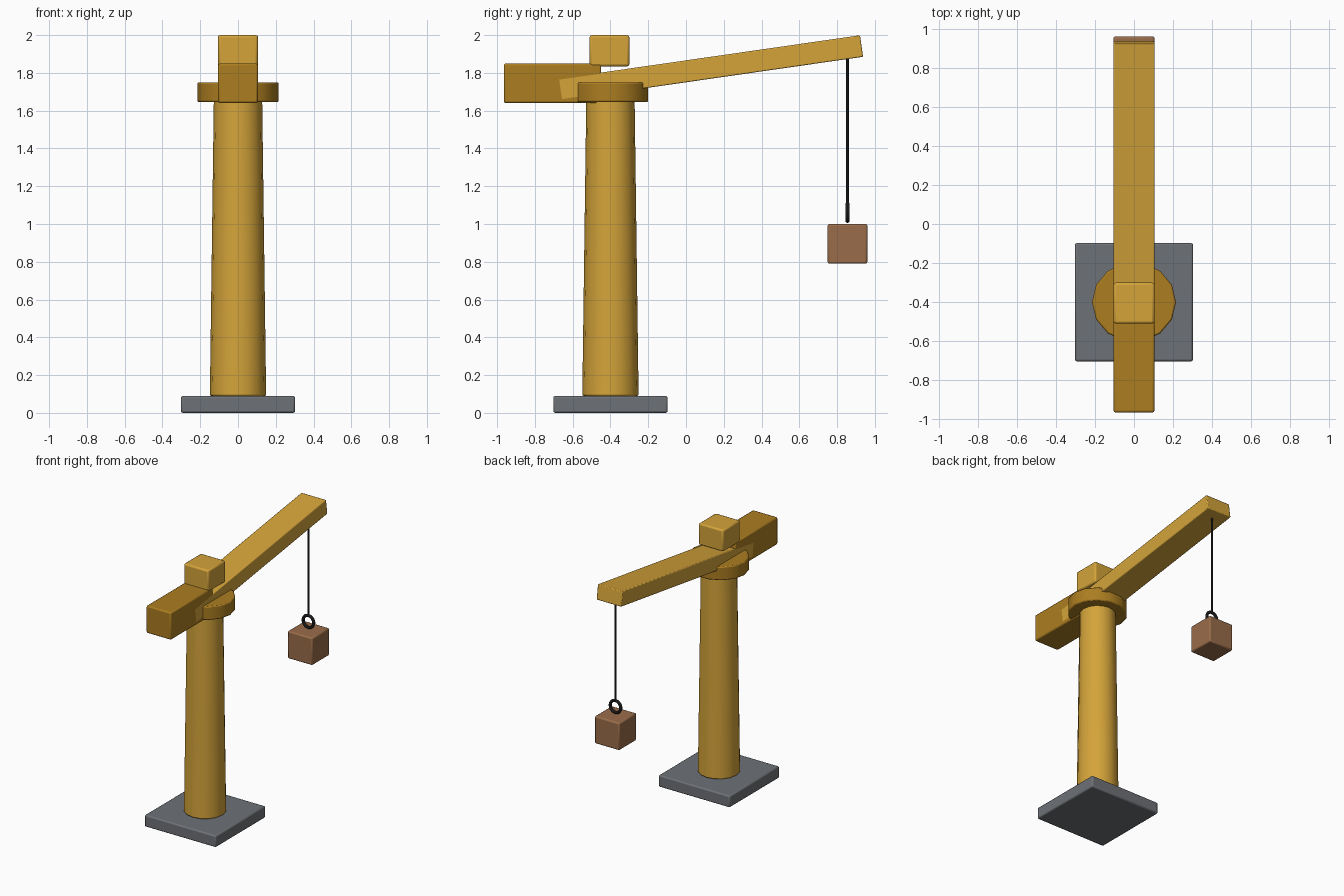
import bpy, math

if "Cube" in bpy.data.objects:
    bpy.data.objects.remove(bpy.data.objects["Cube"])

COLOURS = {
    "gold": (0.66, 0.37, 0.042),
    "dark_gold": (0.41, 0.205, 0.015),
    "slate_grey": (0.155, 0.165, 0.18),
    "crate_brown": (0.32, 0.15, 0.068),
    "near_black": (0.022, 0.022, 0.024),
}
MATS = {}
for key, rgb in COLOURS.items():
    MATS[key] = bpy.data.materials.new(key)
    MATS[key].diffuse_color = (*rgb, 1)


def finish(name, colour, bevel=0.0, smooth=True):
    """Name, colour, bevel and shade the active object."""
    ob = bpy.context.object
    ob.name = name
    ob.data.materials.append(MATS[colour])
    bpy.ops.object.transform_apply(location=False, rotation=False, scale=True)
    if bevel:
        mod = ob.modifiers.new("soft_edges", "BEVEL")
        mod.width = bevel
        mod.segments = 2
        mod.limit_method = "ANGLE"
        mod.angle_limit = math.radians(50)
    if smooth:
        bpy.ops.object.shade_smooth_by_angle(angle=math.radians(35))
    return ob


def box(name, centre, size, colour, bevel=0.01, tilt=0.0):
    bpy.ops.mesh.primitive_cube_add(size=1, location=centre, rotation=(tilt, 0, 0))
    bpy.context.object.scale = size
    return finish(name, colour, bevel)


def column(name, y, z0, z1, r0, r1, sides, colour, bevel=0.0, squash=1.0):
    bpy.ops.mesh.primitive_cone_add(
        vertices=sides, radius1=r0, radius2=r1, depth=z1 - z0,
        location=(0, y, (z0 + z1) / 2), rotation=(0, 0, math.pi / 2))
    bpy.context.object.scale = (squash, 1, 1)
    return finish(name, colour, bevel)


MAST_Y = -0.40
LOAD_Y = 0.855

# Foot, tapered mast and slewing ring
box("base_plate", (0, MAST_Y, 0.045), (0.605, 0.605, 0.09), "slate_grey")
column("mast", MAST_Y, 0.09, 1.66, 0.149, 0.128, 16, "gold", 0.008)
column("slewing_ring", MAST_Y, 1.645, 1.75, 0.215, 0.215, 14, "dark_gold", 0.008, 0.95)

# Upper works
box("counterweight", (0, -0.707, 1.745), (0.21, 0.515, 0.21), "dark_gold")
box("cab", (0, -0.405, 1.917), (0.21, 0.21, 0.166), "gold", 0.012)
box("jib", (0, 0.13, 1.827), (0.2104, 1.615, 0.115), "gold", 0.006, math.radians(8.2))

# Hoist cable, hook ring and hanging load
column("cable", LOAD_Y, 1.10, 1.90, 0.007, 0.007, 8, "near_black")
bpy.ops.mesh.primitive_torus_add(
    location=(0, LOAD_Y, 1.062), rotation=(math.pi / 2, 0, 0),
    major_radius=0.045, minor_radius=0.0115, major_segments=20, minor_segments=8)
finish("hook_ring", "near_black")
box("crate", (0, LOAD_Y, 0.895), (0.21, 0.21, 0.21), "crate_brown")

for m in bpy.data.materials:
    if m.users and not m.is_grease_pencil:
        m.use_nodes = True
        m.node_tree.nodes["Principled BSDF"].inputs["Base Color"].default_value = m.diffuse_color
